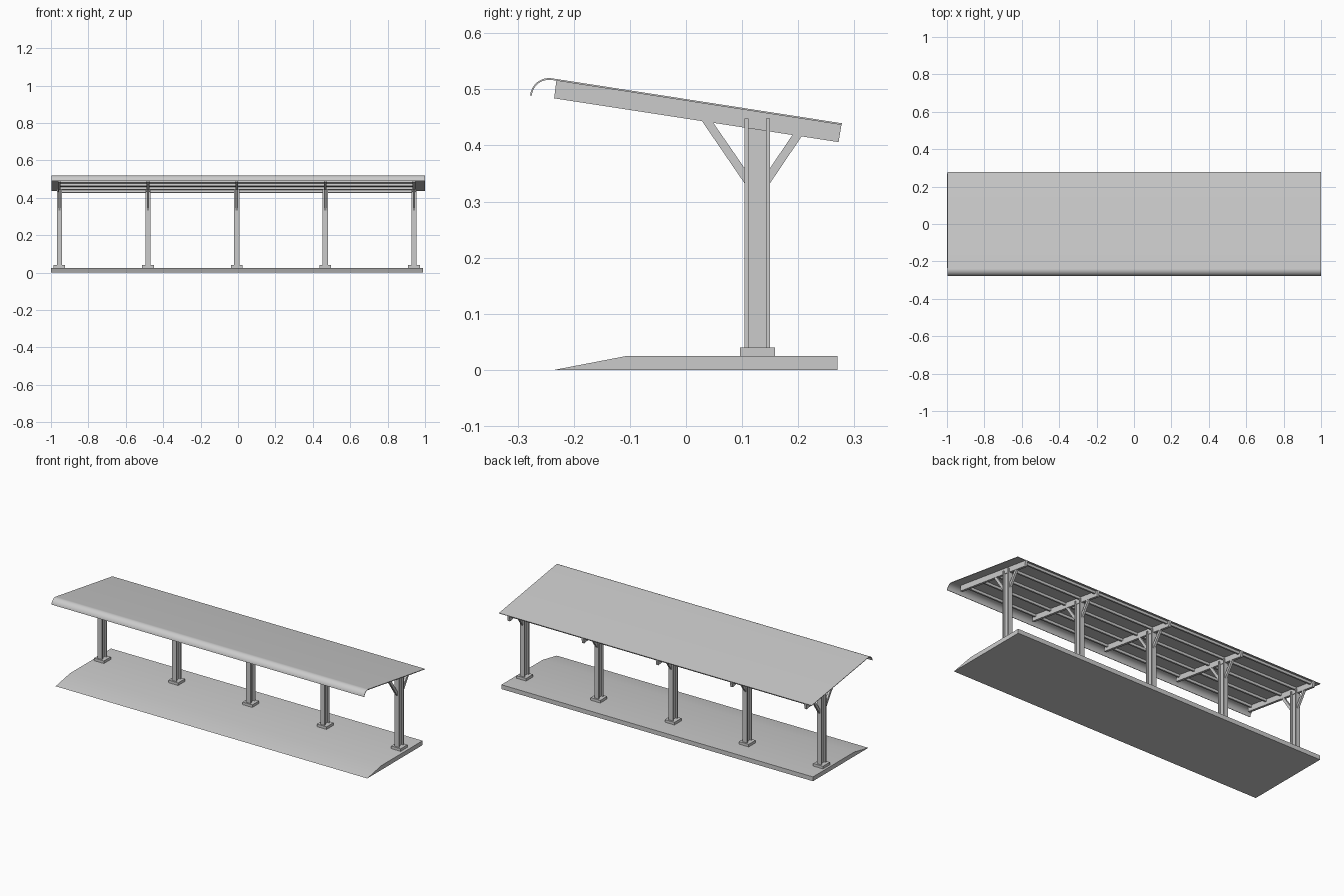
import bpy
import bmesh
from math import radians, sin, cos

default = bpy.data.objects.get("Cube")
if default:
    bpy.data.objects.remove(default)

grey = bpy.data.materials.new("light_grey")
grey.use_nodes = True
COLOUR = (0.6, 0.6, 0.6, 1)
grey.diffuse_color = COLOUR
grey.node_tree.nodes["Principled BSDF"].inputs["Base Color"].default_value = COLOUR


def extrude(name, profile, x0, x1, smooth=False):
    """Sweep a closed (y, z) profile along x."""
    bm = bmesh.new()
    face = bm.faces.new([bm.verts.new((x0, y, z)) for y, z in profile])
    moved = bmesh.ops.extrude_face_region(bm, geom=[face])["geom"]
    bmesh.ops.translate(bm, vec=(x1 - x0, 0, 0),
                        verts=[v for v in moved if isinstance(v, bmesh.types.BMVert)])
    bmesh.ops.recalc_face_normals(bm, faces=bm.faces)
    mesh = bpy.data.meshes.new(name)
    bm.to_mesh(mesh)
    bm.free()
    mesh.materials.append(grey)
    obj = bpy.data.objects.new(name, mesh)
    bpy.context.collection.objects.link(obj)
    if smooth:
        bpy.ops.object.select_all(action="DESELECT")
        obj.select_set(True)
        bpy.context.view_layer.objects.active = obj
        bpy.ops.object.shade_smooth_by_angle(angle=radians(30))
    return obj


def box(name, x, half, y0, y1, z0, z1):
    return extrude(name, [(y0, z0), (y1, z0), (y1, z1), (y0, z1)], x - half, x + half)


# Platform with a ramped front
extrude("platform", [(-0.235, 0), (-0.105, 0.025), (0.27, 0.025), (0.27, 0)],
        -1, 0.99, smooth=True)

# Thin roof sheet with a rolled front lip
SHEET = 0.003
LIP_Y, LIP_Z, LIP_R = -0.244, 0.486, 0.034
PITCH = radians(8.8)


def lip(radius):
    angles = [radians(81.2 + i * (175 - 81.2) / 12) for i in range(13)]
    return [(LIP_Y + radius * cos(a), LIP_Z + radius * sin(a)) for a in angles]


outer, inner = lip(LIP_R), lip(LIP_R - SHEET)
extrude("roof", [(0.278, 0.4395)] + outer + inner[::-1] + [(0.2775, 0.4365)],
        -0.997, 1, smooth=True)


def roof_under(y):
    return 0.4365 + (0.2775 - y) * sin(PITCH) / cos(PITCH)


# Repeating frames: foot, H-section post, rafter and braces
MIDDLE, SPACING = -0.007, 0.474
for i in range(5):
    x = MIDDLE + (i - 2) * SPACING
    box("foot", x, 0.031, 0.096, 0.159, 0.025, 0.04)
    box("post_front_flange", x, 0.014, 0.104, 0.111, 0.04, 0.448)
    box("post_back_flange", x, 0.014, 0.143, 0.150, 0.04, 0.448)
    box("post_web", x, 0.004, 0.111, 0.143, 0.04, 0.44)
    extrude("rafter", [(-0.235, 0.484), (0.272, 0.406), (0.277, 0.437), (-0.231, 0.516)],
            x - 0.007, x + 0.007)
    extrude("front_brace", [(0.104, 0.333), (0.104, 0.36), (0.044, 0.447), (0.024, 0.450)],
            x - 0.006, x + 0.006)
    extrude("back_brace", [(0.150, 0.333), (0.150, 0.36), (0.192, 0.422), (0.210, 0.422)],
            x - 0.006, x + 0.006)

# Purlins under the roof sheet
for i in range(5):
    y = -0.21 + i * 0.117
    top = roof_under(y)
    extrude("purlin", [(y - 0.006, top + 0.001), (y + 0.006, top - 0.001),
                       (y + 0.004, top - 0.014), (y - 0.008, top - 0.012)],
            MIDDLE - 2 * SPACING, MIDDLE + 2 * SPACING)
